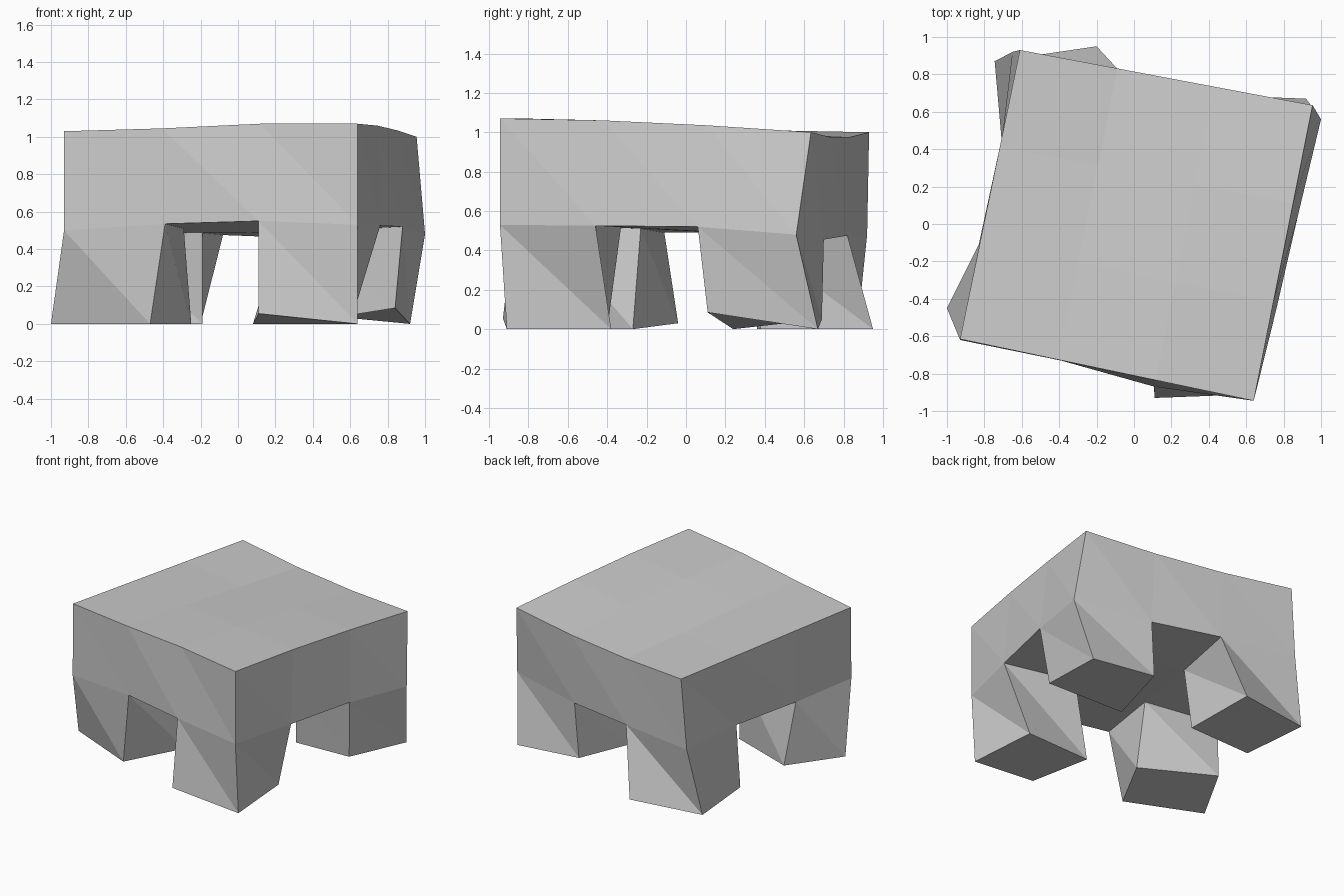
import bpy
import bmesh
from mathutils import Vector

default_cube = bpy.data.objects.get("Cube")
if default_cube:
    bpy.data.objects.remove(default_cube, do_unlink=True)

CELLS = 3  # cells along each side of the slab

# Tabletop corners, and the heights of its gently warped grid (front row first)
FRONT_RIGHT, FRONT_LEFT = Vector((-0.93, -0.615)), Vector((0.64, -0.945))
BACK_RIGHT, BACK_LEFT = Vector((-0.61, 0.93)), Vector((0.955, 0.635))
TOP_HEIGHTS = [
    (1.03, 1.045, 1.07, 1.07),
    (1.02, 1.03, 1.05, 1.06),
    (1.01, 1.0, 1.02, 1.035),
    (1.0, 0.975, 0.975, 1.0),
]

# Underside grid, row by row from the front
UNDERSIDE = [
    [(-0.93, -0.62, 0.50), (-0.39, -0.73, 0.535), (0.11, -0.87, 0.55), (0.64, -0.945, 0.53)],
    [(-0.83, -0.11, 0.49), (-0.29, -0.23, 0.51), (0.24, -0.33, 0.52), (0.76, -0.46, 0.525)],
    [(-0.71, 0.42, 0.49), (-0.19, 0.30, 0.485), (0.34, 0.19, 0.49), (0.88, 0.06, 0.52)],
    [(-0.65, 0.92, 0.48), (-0.08, 0.82, 0.475), (0.43, 0.70, 0.455), (1.0, 0.56, 0.48)],
]

# Foot of each leg, anticlockwise from its front right point, keyed by (row, column)
FEET = {
    (0, 0): [(-1.0, -0.45, 0), (-0.47, -0.68, 0), (-0.25, -0.27, 0), (-0.78, -0.04, 0.03)],
    (0, 2): [(0.11, -0.93, 0.055), (0.64, -0.91, 0), (0.60, -0.38, 0), (0.08, -0.40, 0)],
    (2, 2): [(0.31, 0.24, 0), (0.84, 0.11, 0.085), (0.92, 0.67, 0), (0.40, 0.69, 0.05)],
    (2, 0): [(-0.70, 0.36, 0), (-0.19, 0.38, 0), (-0.20, 0.95, 0), (-0.745, 0.87, 0)],
}


def top_point(row, column):
    """Point of the tabletop grid, blended from the four corners."""
    across, along = column / CELLS, row / CELLS
    front = FRONT_RIGHT.lerp(FRONT_LEFT, across)
    back = BACK_RIGHT.lerp(BACK_LEFT, across)
    return (*front.lerp(back, along), TOP_HEIGHTS[row][column])


def cell_corners(grid, row, column):
    """Corners of one grid cell, anticlockwise seen from above."""
    return [grid[row][column], grid[row][column + 1],
            grid[row + 1][column + 1], grid[row + 1][column]]


def border(grid):
    """Outer ring of a grid, anticlockwise seen from above."""
    right_side = [line[-1] for line in grid[1:-1]]
    left_side = [line[0] for line in grid[-2:0:-1]]
    return grid[0] + right_side + grid[-1][::-1] + left_side


def add_walls(bm, upper, lower):
    """Join two rings with walls, each folded along the same diagonal."""
    for i in range(len(upper)):
        j = (i + 1) % len(upper)
        bm.faces.new((upper[i], lower[i], lower[j]))
        bm.faces.new((upper[i], lower[j], upper[j]))


bm = bmesh.new()
steps = range(CELLS + 1)
top = [[bm.verts.new(top_point(row, column)) for column in steps] for row in steps]
under = [[bm.verts.new(point) for point in line] for line in UNDERSIDE]

# Slab sides
add_walls(bm, border(top), border(under))

# Tabletop, underside and the legs that grow from its corner cells
for row in range(CELLS):
    for column in range(CELLS):
        bm.faces.new(cell_corners(top, row, column))
        socket = cell_corners(under, row, column)
        if (row, column) in FEET:
            foot = [bm.verts.new(point) for point in FEET[row, column]]
            add_walls(bm, socket, foot)
            bm.faces.new(foot[::-1])
        else:
            bm.faces.new(socket[::-1])

bmesh.ops.recalc_face_normals(bm, faces=bm.faces)
mesh = bpy.data.meshes.new("warped_table")
bm.to_mesh(mesh)
bm.free()
table = bpy.data.objects.new("warped_table", mesh)
bpy.context.collection.objects.link(table)

# Plain grey stone colour
GREY = (0.6, 0.6, 0.6, 1.0)
material = bpy.data.materials.new("plain_grey")
material.use_nodes = True
material.diffuse_color = GREY
material.node_tree.nodes["Principled BSDF"].inputs["Base Color"].default_value = GREY
mesh.materials.append(material)
